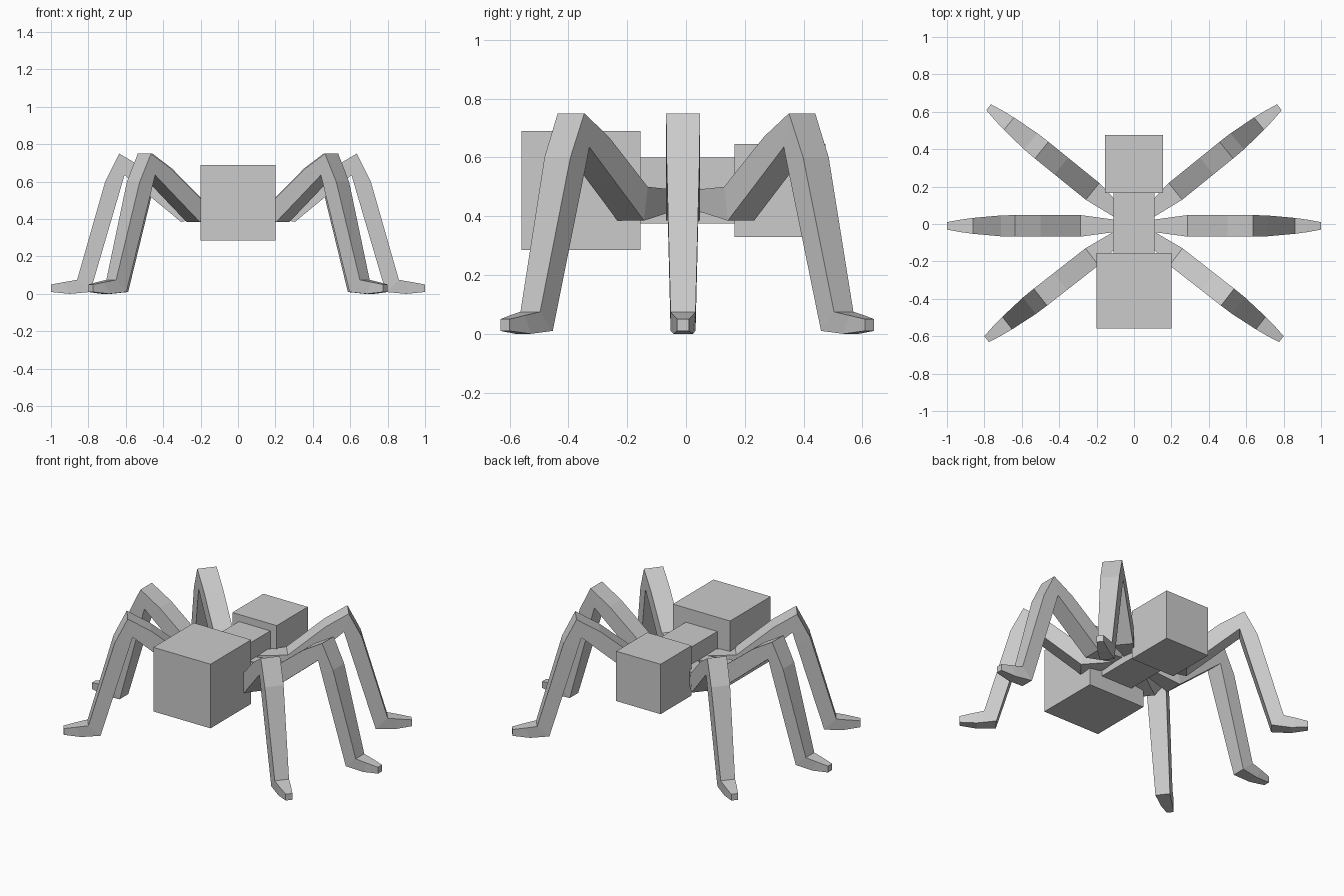
import bpy, bmesh, math
from mathutils import Matrix, Vector

if "Cube" in bpy.data.objects:
    bpy.data.objects.remove(bpy.data.objects["Cube"])

grey = bpy.data.materials.new("plain grey")
grey.diffuse_color = (0.6, 0.6, 0.6, 1)
grey.use_nodes = True
grey.node_tree.nodes["Principled BSDF"].inputs["Base Color"].default_value = grey.diffuse_color


def finish(name, bm):
    bmesh.ops.recalc_face_normals(bm, faces=bm.faces)
    mesh = bpy.data.meshes.new(name)
    bm.to_mesh(mesh)
    bm.free()
    mesh.materials.append(grey)
    obj = bpy.data.objects.new(name, mesh)
    bpy.context.collection.objects.link(obj)


def box(name, half_x, y0, y1, z0, z1):
    bm = bmesh.new()
    bmesh.ops.create_cube(bm, size=1)
    bmesh.ops.scale(bm, vec=(2 * half_x, y1 - y0, z1 - z0), verts=bm.verts)
    bmesh.ops.translate(bm, vec=(0, (y0 + y1) / 2, (z0 + z1) / 2), verts=bm.verts)
    finish(name, bm)


# Body blocks
box("front_block", 0.20, -0.56, -0.155, 0.285, 0.69)
box("middle_block", 0.11, -0.155, 0.165, 0.375, 0.60)
box("rear_block", 0.155, 0.165, 0.475, 0.33, 0.645)

# Leg rings from hip to toe: top reach, top z, bottom reach, bottom z, width
RINGS = [
    (0.10, 0.49, 0.10, 0.42, 0.065),
    (0.285, 0.50, 0.305, 0.385, 0.115),
    (0.50, 0.67, 0.46, 0.513, 0.115),
    (0.635, 0.75, 0.607, 0.635, 0.115),
    (0.71, 0.60, 0.63, 0.556, 0.112),
    (0.86, 0.075, 0.79, 0.01, 0.085),
    (0.93, 0.063, 0.90, 0.00, 0.066),
    (1.00, 0.05, 1.00, 0.01, 0.04),
]


def leg(name, angle, side, y_offset):
    bm = bmesh.new()
    rings = []
    for tr, tz, br, bz, w in RINGS:
        h = w / 2
        pts = [(tr, -h, tz), (tr, h, tz), (br, h, bz), (br, -h, bz)]
        rings.append([bm.verts.new(p) for p in pts])
    for a, b in zip(rings, rings[1:]):
        for i in range(4):
            j = (i + 1) % 4
            bm.faces.new((a[i], a[j], b[j], b[i]))
    bm.faces.new(rings[0])
    bm.faces.new(rings[-1])
    m = (Matrix.Translation((0, y_offset, 0)) @ Matrix.Diagonal(Vector((side, 1, 1, 1)))
         @ Matrix.Rotation(math.radians(angle), 4, 'Z'))
    bmesh.ops.transform(bm, matrix=m, verts=bm.verts)
    finish(name, bm)


# Three mirrored pairs of legs
for side, label in ((1, "right"), (-1, "left")):
    leg("front_leg_" + label, -38, side, 0.0)
    leg("middle_leg_" + label, 0, side, -0.01)
    leg("rear_leg_" + label, 39, side, -0.005)
